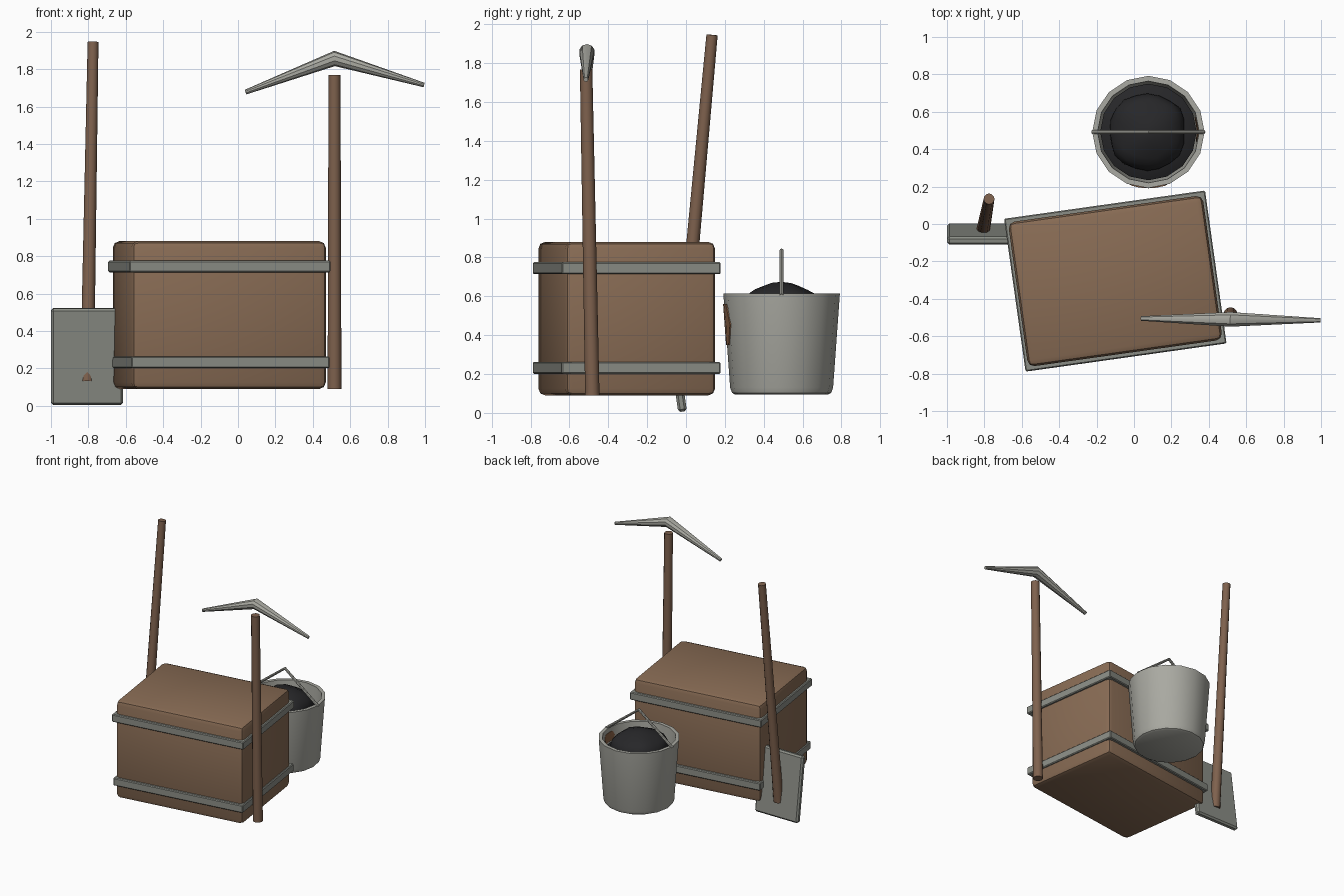
import bpy, bmesh, math, random
from mathutils import Vector, Matrix

random.seed(4)
cube = bpy.data.objects.get("Cube")
if cube:
    bpy.data.objects.remove(cube)


def material(name, rgb):
    m = bpy.data.materials.new(name)
    m.use_nodes = True
    m.diffuse_color = (*rgb, 1)
    m.node_tree.nodes["Principled BSDF"].inputs["Base Color"].default_value = (*rgb, 1)
    return m


CRATE = material("crate_wood", (0.25, 0.15, 0.09))
HANDLE = material("handle_wood", (0.21, 0.12, 0.075))
IRON = material("grey_iron", (0.26, 0.27, 0.24))
STEEL = material("pale_steel", (0.40, 0.40, 0.36))
COAL = material("coal", (0.02, 0.02, 0.022))
RUST = material("rust", (0.25, 0.12, 0.06))


def finish(name, bm, mat, smooth=True):
    bmesh.ops.recalc_face_normals(bm, faces=bm.faces)
    mesh = bpy.data.meshes.new(name)
    bm.to_mesh(mesh)
    bm.free()
    mesh.materials.append(mat)
    ob = bpy.data.objects.new(name, mesh)
    bpy.context.collection.objects.link(ob)
    if smooth:
        bpy.ops.object.select_all(action='DESELECT')
        ob.select_set(True)
        bpy.context.view_layer.objects.active = ob
        bpy.ops.object.shade_smooth_by_angle(angle=math.radians(35))
    return ob


def box(name, size, loc, rot, mat, bevel, segments=2):
    bm = bmesh.new()
    bmesh.ops.create_cube(bm, size=1, matrix=Matrix.Diagonal((*size, 1)))
    bmesh.ops.bevel(bm, geom=bm.edges[:], offset=bevel, segments=segments,
                    profile=0.5, affect='EDGES')
    ob = finish(name, bm, mat)
    ob.location, ob.rotation_euler = loc, rot
    return ob


def tube(name, points, radii, mat, sides=12):
    """Sweep a round section along a path, capped at both ends."""
    bm = bmesh.new()
    pts = [Vector(p) for p in points]
    rings = []
    for i, p in enumerate(pts):
        along = (pts[min(i + 1, len(pts) - 1)] - pts[max(i - 1, 0)]).normalized()
        u = along.cross(Vector((0, 1, 0))).normalized()
        v = along.cross(u)
        angles = [2 * math.pi * k / sides for k in range(sides)]
        rings.append([bm.verts.new(p + radii[i] * (u * math.cos(a) + v * math.sin(a)))
                      for a in angles])
    for a, b in zip(rings, rings[1:]):
        for k in range(sides):
            n = (k + 1) % sides
            bm.faces.new((a[k], a[n], b[n], b[k]))
    bm.faces.new(rings[0])
    bm.faces.new(rings[-1])
    return finish(name, bm, mat)


def lathe(name, profile, centre, mat, sides=16):
    bm = bmesh.new()
    verts = [bm.verts.new((r, 0, z)) for r, z in profile]
    edges = [bm.edges.new(pair) for pair in zip(verts, verts[1:])]
    bmesh.ops.spin(bm, geom=verts + edges, cent=(0, 0, 0), axis=(0, 0, 1),
                   angle=2 * math.pi, steps=sides)
    bmesh.ops.remove_doubles(bm, verts=bm.verts, dist=1e-4)
    ob = finish(name, bm, mat)
    ob.location = (*centre, 0)
    return ob


# Crate with two iron bands
TURN = (0, 0, math.radians(8))
box("crate", (1.05, 0.78, 0.79), (-0.1, -0.305, 0.485), TURN, CRATE, 0.035)
box("upper_band", (1.085, 0.825, 0.062), (-0.1, -0.305, 0.745), TURN, IRON, 0.006, 1)
box("lower_band", (1.07, 0.825, 0.062), (-0.097, -0.305, 0.232), TURN, IRON, 0.006, 1)

# Pickaxe
tube("pick_handle", [(0.516, -0.482, 0.09), (0.516, -0.514, 1.768)], [0.037, 0.032], HANDLE)
tube("pick_head", [(0.04, -0.505, 1.677), (0.516, -0.51, 1.857), (0.995, -0.515, 1.715)],
     [0.013, 0.041, 0.012], STEEL, 10)

# Shovel
box("shovel_blade", (0.385, 0.045, 0.52), (-0.807, -0.054, 0.264),
    (math.radians(8), 0, 0), IRON, 0.012, 1)
tube("shovel_handle", [(-0.807, -0.033, 0.13), (-0.775, 0.134, 1.945)],
     [0.037, 0.029], HANDLE)

# Bucket with a thick wall and inner floor
BX, BY = 0.077, 0.492
lathe("bucket", [(0, 0.095), (0.24, 0.095), (0.255, 0.103), (0.265, 0.13), (0.3, 0.615),
                 (0.272, 0.615), (0.24, 0.14), (0, 0.14)], (BX, BY), STEEL)
tube("bucket_bail", [(BX - 0.298, BY, 0.605), (BX, BY, 0.835), (BX + 0.298, BY, 0.605)],
     [0.011] * 3, STEEL, 8)


# Rust patches as thin plates on the bucket wall
def rust_patch(name, start, end, low, high, wall, steps=4):
    bm = bmesh.new()
    rows = []
    for z in (low, (low + high) / 2, high):
        r = wall - (0.615 - z) * 0.072
        spread = 1 if z not in (low, high) else 0.7
        mid, half = (start + end) / 2, (end - start) / 2 * spread
        row = []
        for k in range(steps + 1):
            a = math.radians(mid + half * (2 * k / steps - 1))
            row.append(bm.verts.new((r * math.cos(a), r * math.sin(a), z)))
        rows.append(row)
    for a, b in zip(rows, rows[1:]):
        for k in range(steps):
            bm.faces.new((a[k], a[k + 1], b[k + 1], b[k]))
    ob = finish(name, bm, RUST, False)
    ob.location = (BX, BY, 0)
    plate = ob.modifiers.new("thickness", 'SOLIDIFY')
    plate.thickness = 0.006
    plate.offset = 0


rust_patch("outer_rust", -115, -65, 0.35, 0.56, 0.302)
rust_patch("inner_rust", -12, 18, 0.51, 0.58, 0.268)

# Coal filling and heaped mound
lathe("coal_fill", [(0, 0.3), (0.245, 0.3), (0.258, 0.5), (0.2, 0.53), (0, 0.54)],
      (BX, BY), COAL)
bm = bmesh.new()
bmesh.ops.create_icosphere(bm, subdivisions=3, radius=1)
for v in bm.verts:
    lump = 1 + 0.05 * math.sin(4 * v.co.x + 1) * math.cos(5 * v.co.y) + random.uniform(-0.015, 0.015)
    v.co = Vector((v.co.x * 0.205, v.co.y * 0.205, v.co.z * 0.12)) * lump
mound = finish("coal_mound", bm, COAL)
mound.location = (BX - 0.005, BY, 0.55)
